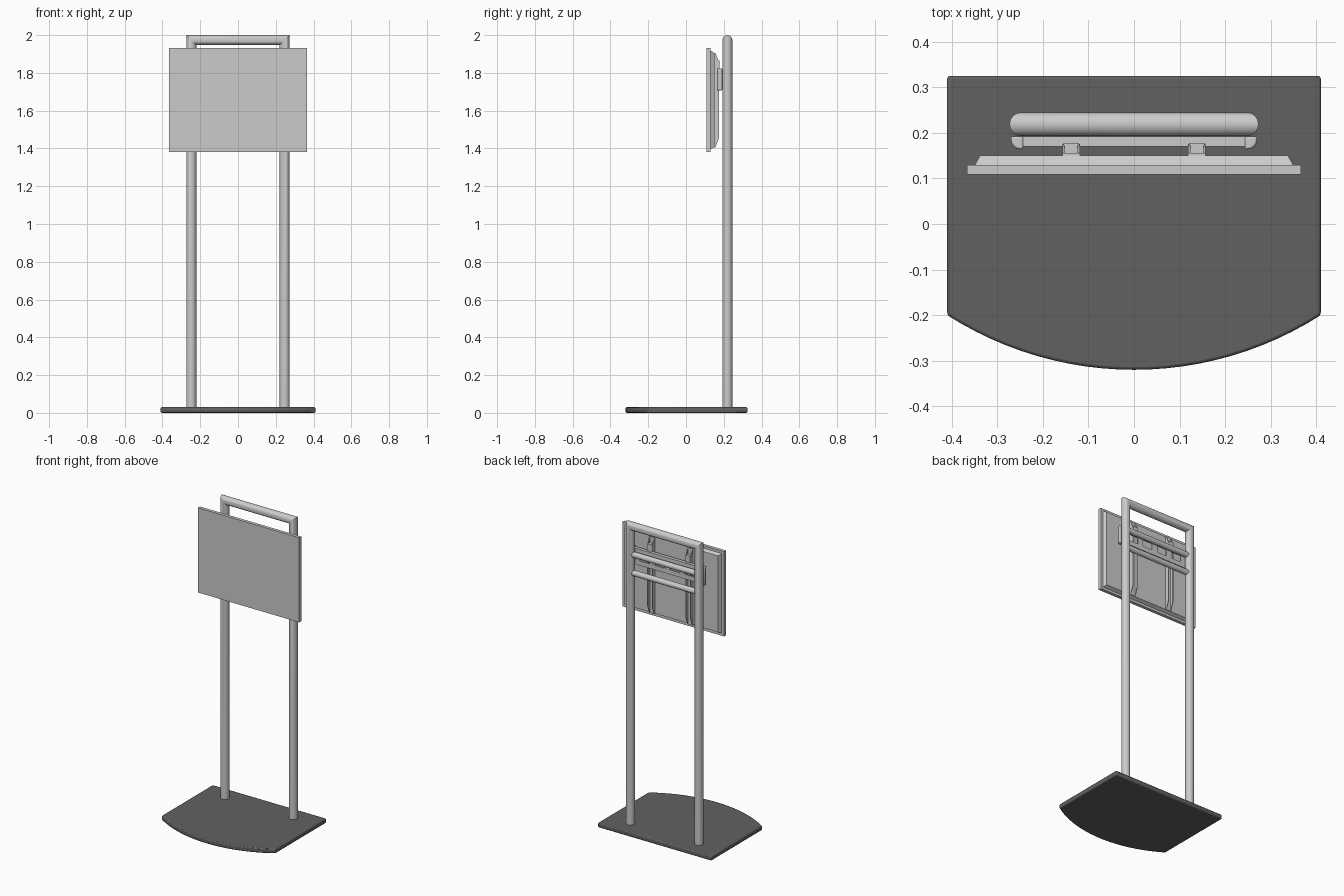
import bpy, bmesh, math
from mathutils import Vector

if "Cube" in bpy.data.objects:
    bpy.data.objects.remove(bpy.data.objects["Cube"])


def finish(name, bm, bevel=0.0, segs=2, smooth=True):
    bmesh.ops.recalc_face_normals(bm, faces=bm.faces)
    me = bpy.data.meshes.new(name)
    bm.to_mesh(me)
    bm.free()
    ob = bpy.data.objects.new(name, me)
    bpy.context.collection.objects.link(ob)
    if bevel:
        m = ob.modifiers.new("bevel", 'BEVEL')
        m.width, m.segments, m.limit_method = bevel, segs, 'ANGLE'
    if smooth:
        bpy.ops.object.select_all(action='DESELECT')
        ob.select_set(True)
        bpy.context.view_layer.objects.active = ob
        bpy.ops.object.shade_smooth_by_angle(angle=math.radians(35))
    return ob


def paint(ob, name, c):
    m = bpy.data.materials.get(name) or bpy.data.materials.new(name)
    m.diffuse_color = (c, c, c, 1)
    m.use_nodes = True
    m.node_tree.nodes["Principled BSDF"].inputs["Base Color"].default_value = m.diffuse_color
    ob.data.materials.append(m)


def prism(name, pts, offset, **kw):
    bm = bmesh.new()
    f = bm.faces.new([bm.verts.new(p) for p in pts])
    r = bmesh.ops.extrude_face_region(bm, geom=[f])
    bmesh.ops.translate(bm, vec=offset,
                        verts=[g for g in r["geom"] if isinstance(g, bmesh.types.BMVert)])
    return finish(name, bm, **kw)


def box(name, x0, x1, y0, y1, z0, z1, **kw):
    return prism(name, [(x0, y0, z0), (x1, y0, z0), (x1, y1, z0), (x0, y1, z0)],
                 (0, 0, z1 - z0), **kw)


def loft(name, rings, **kw):
    bm = bmesh.new()
    vs = [[bm.verts.new(p) for p in ring] for ring in rings]
    n = len(vs[0])
    for a, b in zip(vs, vs[1:]):
        for i in range(n):
            j = (i + 1) % n
            bm.faces.new((a[i], a[j], b[j], b[i]))
    bm.faces.new(vs[0])
    bm.faces.new(vs[-1])
    return finish(name, bm, **kw)


def circle(r, n=32):
    return [(r * math.cos(2 * math.pi * i / n), r * math.sin(2 * math.pi * i / n)) for i in range(n)]


# base plate with a bowed front edge
W, YS, YF = 0.41, -0.20, -0.32
sag = YS - YF
R = (W * W + sag * sag) / (2 * sag)
half = math.asin(W / R)
pts = [(W, 0.325, 0), (-W, 0.325, 0)]
for i in range(25):
    a = -half + 2 * half * i / 24
    pts.append((R * math.sin(a), YF + R - R * math.cos(a), 0))
paint(prism("base_plate", pts, (0, 0, 0.03), bevel=0.006), "dark_grey", 0.12)

# mitred tube frame: left post, top bar, right post
PX, PY, PR = 0.247, 0.219, 0.026
ZT = 2.0 - PR
c = circle(PR)
loft("tube_frame", [
    [(-PX + u, PY + v, 0.03) for u, v in c],
    [(-PX + u, PY + v, ZT - u) for u, v in c],
    [(PX - u, PY + v, ZT - u) for u, v in c],
    [(PX - u, PY + v, 0.03) for u, v in c]])

# two cross bars between the posts
for label, z in (("upper", 1.79), ("lower", 1.67)):
    loft(label + "_cross_bar", [[(x, PY + u, z + v) for u, v in circle(0.018, 24)]
                                for x in (-PX, PX)])

# screen slab and its tapered back cover
box("screen_panel", -0.366, 0.366, 0.109, 0.130, 1.38, 1.933)


def rect(x, y, z0, z1):
    return [(-x, y, z0), (x, y, z0), (x, y, z1), (-x, y, z1)]


loft("screen_back", [rect(0.35, 0.128, 1.395, 1.918), rect(0.338, 0.15, 1.407, 1.906)],
     smooth=False)

# mounting arms: open channels with slanted ends, plus a hook over the rail
side = [(0.149, 1.405), (0.149, 1.905), (0.156, 1.905), (0.176, 1.855),
        (0.176, 1.46), (0.156, 1.405)]
for s, label in ((-1, "left"), (1, "right")):
    xc = 0.138 * s
    box(label + "_arm_web", xc - 0.019, xc + 0.019, 0.149, 0.156, 1.405, 1.905)
    for k, x in (("inner", xc - 0.019 * s), ("outer", xc + 0.014 * s)):
        prism(f"{label}_arm_{k}_flange", [(x, y, z) for y, z in side], (0.005 * s, 0, 0))
    box(label + "_arm_hook", xc - 0.017, xc + 0.017, 0.155, 0.178, 1.82, 1.865)

# wall rail: two lipped strips joined by webs
for label, z0, z1 in (("upper", 1.79, 1.82), ("lower", 1.715, 1.745)):
    box(label + "_rail_strip", -0.25, 0.25, 0.184, 0.192, z0, z1)
for label, z in (("upper", 1.815), ("lower", 1.715)):
    box(label + "_rail_lip", -0.25, 0.25, 0.170, 0.190, z, z + 0.005)
for i in range(5):
    x = -0.22 + 0.11 * i
    box(f"rail_web_{i + 1}", x - 0.02, x + 0.02, 0.185, 0.191, 1.74, 1.795)

# rounded end caps on the rail
for s, label in ((-1, "left"), (1, "right")):
    prof = [(0.243 * s, 0.192), (0.243 * s, 0.164)]
    for i in range(7):
        a = math.pi / 2 * i / 6
        prof.append(((0.25 + 0.02 * math.sin(a)) * s, 0.184 - 0.02 * math.cos(a)))
    prof.append((0.27 * s, 0.192))
    prism(label + "_rail_cap", [(x, y, 1.708) for x, y in prof], (0, 0, 0.115), bevel=0.004)
